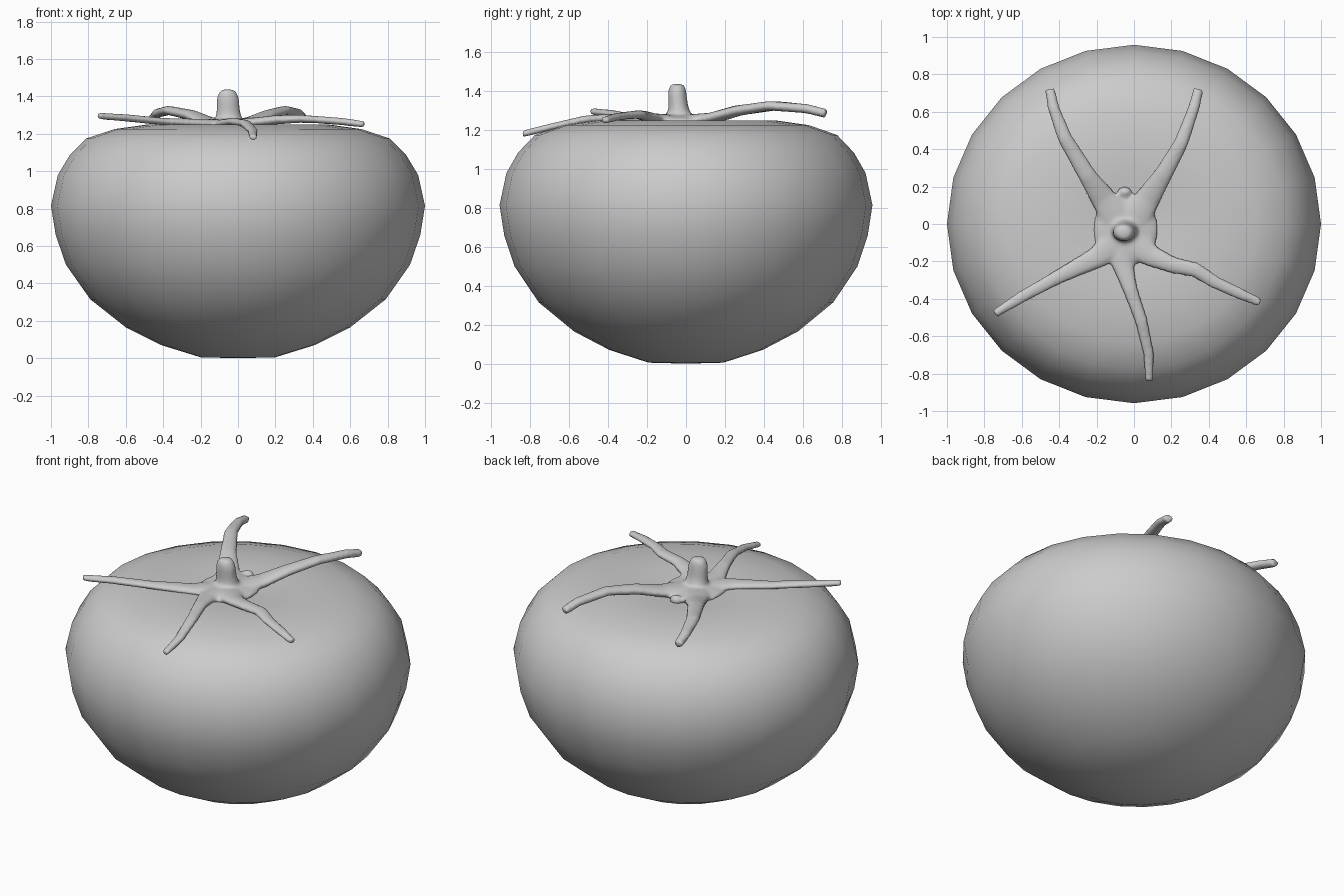
import bpy, bmesh
from math import sin, cos, pi
from mathutils import Vector

def smooth_object(name, bm):
    bmesh.ops.recalc_face_normals(bm, faces=bm.faces)
    me = bpy.data.meshes.new(name)
    bm.to_mesh(me)
    bm.free()
    ob = bpy.data.objects.new(name, me)
    bpy.context.collection.objects.link(ob)
    for p in me.polygons:
        p.use_smooth = True
    return ob

def bridge(bm, rings):
    n = len(rings[0])
    for a, b in zip(rings, rings[1:]):
        for i in range(n):
            j = (i + 1) % n
            bm.faces.new((a[i], a[j], b[j], b[i]))

# tomato body: slightly oval lathe with a shallow dimple on top
SIDES = 24
profile = [(0.20, 0.005), (0.41, 0.07), (0.60, 0.165), (0.79, 0.315),
           (0.92, 0.50), (0.975, 0.66), (1.0, 0.815), (0.963, 0.98),
           (0.90, 1.085), (0.81, 1.175), (0.66, 1.225), (0.48, 1.25),
           (0.30, 1.25), (0.15, 1.235)]
bm = bmesh.new()
rings = [[bm.verts.new((r * cos(2 * pi * i / SIDES),
                        0.958 * r * sin(2 * pi * i / SIDES), z))
          for i in range(SIDES)] for r, z in profile]
bridge(bm, rings)
for ring, z in ((rings[0], 0.0), (rings[-1], 1.225)):
    c = bm.verts.new((0, 0, z))
    for i in range(SIDES):
        bm.faces.new((ring[i], ring[(i + 1) % SIDES], c))
smooth_object("tomato_body", bm)

# tube along (x, y, z, half width, half thickness) points
def tube(bm, pts, n=12):
    P = [Vector(p[:3]) for p in pts]
    rings = []
    for k, p in enumerate(pts):
        t = (P[min(k + 1, len(P) - 1)] - P[max(k - 1, 0)]).normalized()
        ref = Vector((0, 0, 1)) if abs(t.z) < 0.9 else Vector((0, 1, 0))
        side = t.cross(ref).normalized()
        up = side.cross(t)
        rings.append([bm.verts.new(P[k] + side * p[3] * cos(2 * pi * i / n)
                                   + up * p[4] * sin(2 * pi * i / n))
                      for i in range(n)])
    bridge(bm, rings)
    bm.faces.new(rings[0])
    bm.faces.new(rings[-1])

def blob(bm, centre, scale):
    vs = bmesh.ops.create_uvsphere(bm, u_segments=20, v_segments=12, radius=1)["verts"]
    for v in vs:
        v.co = Vector([c + a * s for c, a, s in zip(centre, v.co, scale)])

# calyx: five curling sepals, hub and stem, fused into one skin
bm = bmesh.new()
sepals = [
    [(-.07, .0, 1.25, .10, .03), (-.16, .13, 1.26, .07, .03), (-.25, .26, 1.30, .05, .028),
     (-.37, .46, 1.325, .04, .025), (-.43, .62, 1.31, .032, .025), (-.45, .72, 1.285, .028, .024)],
    [(-.02, .0, 1.25, .10, .03), (.07, .13, 1.26, .07, .03), (.16, .27, 1.30, .05, .028),
     (.25, .43, 1.325, .04, .025), (.32, .62, 1.31, .032, .025), (.345, .72, 1.285, .028, .024)],
    [(-.07, -.08, 1.25, .10, .03), (-.2, -.18, 1.255, .06, .025), (-.4, -.28, 1.265, .04, .02),
     (-.6, -.39, 1.285, .033, .02), (-.745, -.48, 1.295, .024, .018)],
    [(-.02, -.08, 1.25, .10, .03), (.09, -.17, 1.26, .06, .027), (.21, -.22, 1.275, .045, .025),
     (.33, -.245, 1.28, .042, .022), (.43, -.31, 1.275, .036, .02), (.56, -.37, 1.265, .032, .02),
     (.675, -.42, 1.25, .024, .018)],
    [(-.06, -.08, 1.25, .08, .03), (-.06, -.22, 1.255, .06, .025), (-.02, -.35, 1.265, .04, .022),
     (.04, -.52, 1.255, .035, .02), (.08, -.7, 1.215, .03, .018), (.08, -.84, 1.18, .022, .018)],
]
for s in sepals:
    tube(bm, s)
blob(bm, (-.045, -.03, 1.245), (.175, .2, .035))
blob(bm, (-.05, .17, 1.25), (.04, .03, .03))
tube(bm, [(-.05, -.03, 1.23, .10, .09), (-.05, -.035, 1.27, .075, .065),
          (-.052, -.04, 1.32, .064, .052), (-.054, -.045, 1.39, .06, .048),
          (-.056, -.045, 1.425, .046, .042), (-.056, -.045, 1.437, .025, .025)])
calyx = smooth_object("calyx_and_stem", bm)
rm = calyx.modifiers.new("fuse", 'REMESH')
rm.mode = 'VOXEL'
rm.voxel_size = 0.011
rm.use_smooth_shade = True
sm = calyx.modifiers.new("soften", 'SMOOTH')
sm.factor = 0.5
sm.iterations = 5
